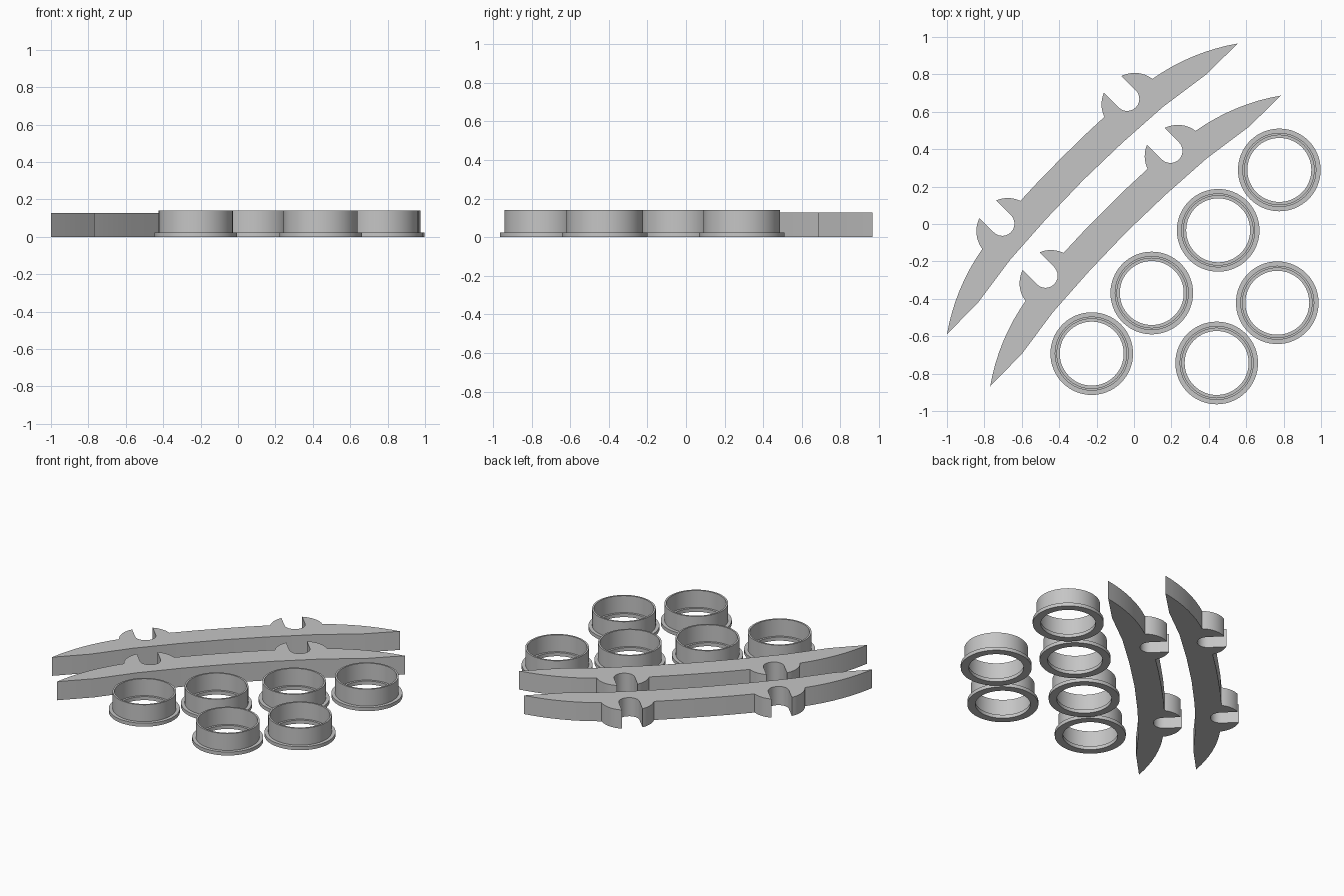
import bpy, bmesh, math
from mathutils import Vector

cube = bpy.data.objects.get("Cube")
if cube:
    bpy.data.objects.remove(cube, do_unlink=True)

grey = bpy.data.materials.new("plain_grey")
grey.use_nodes = True
colour = (0.56, 0.56, 0.56, 1)
grey.diffuse_color = colour
grey.node_tree.nodes["Principled BSDF"].inputs["Base Color"].default_value = colour


def finish(bm, name, location, turn=0.0):
    """Turn a bmesh into a shaded, placed object."""
    bmesh.ops.recalc_face_normals(bm, faces=bm.faces)
    mesh = bpy.data.meshes.new(name)
    bm.to_mesh(mesh)
    bm.free()
    mesh.materials.append(grey)
    obj = bpy.data.objects.new(name, mesh)
    bpy.context.collection.objects.link(obj)
    obj.location = location
    obj.rotation_euler.z = turn
    bpy.ops.object.select_all(action='DESELECT')
    obj.select_set(True)
    bpy.context.view_layer.objects.active = obj
    bpy.ops.object.shade_smooth_by_angle(angle=math.radians(30))
    return obj


def arc(a, m, b, steps=8):
    """Points on the circle from a through m to b."""
    (ax, ay), (mx, my), (bx, by) = a, m, b
    d = 2 * (ax * (my - by) + mx * (by - ay) + bx * (ay - my))
    sa, sm, sb = ax * ax + ay * ay, mx * mx + my * my, bx * bx + by * by
    c = Vector(((sa * (my - by) + sm * (by - ay) + sb * (ay - my)) / d,
                (sa * (bx - mx) + sm * (ax - bx) + sb * (mx - ax)) / d))
    start = Vector(a) - c
    # negative d means a clockwise path
    sweep = math.atan2(by - c.y, bx - c.x) - math.atan2(start.y, start.x)
    sweep %= math.tau
    if d < 0:
        sweep -= math.tau
    points = []
    for i in range(steps + 1):
        t = sweep * i / steps
        points.append((c.x + start.x * math.cos(t) - start.y * math.sin(t),
                       c.y + start.x * math.sin(t) + start.y * math.cos(t)))
    return points


# Half outline of the bar: lower edge, pointed tip, clip with slot, flat back
half = [(0, 0.068), (0.29, 0.061), (0.58, 0.043), (0.858, 0.003)]
half += arc((1.0995, 0), (0.889, 0.117), (0.643, 0.189))
half += arc((0.643, 0.189), (0.605, 0.272), (0.537, 0.317))[1:]
half += arc((0.537, 0.208), (0.472, 0.144), (0.407, 0.208), 12)
half += arc((0.407, 0.320), (0.352, 0.283), (0.318, 0.227))
half += [(0.159, 0.233), (0, 0.234)]
outline = half + [(-u, v) for u, v in reversed(half[1:-1])]


def clip_bar(name, location):
    bm = bmesh.new()
    face = bm.faces.new([bm.verts.new((u, v, 0)) for u, v in outline])
    top = bmesh.ops.extrude_face_region(bm, geom=[face])["geom"]
    verts = [g for g in top if isinstance(g, bmesh.types.BMVert)]
    bmesh.ops.translate(bm, verts=verts, vec=(0, 0, 0.128))
    return finish(bm, name, location, math.radians(45))


# Ring cross-section as (radius, height): flange, wall, inner ledge
section = [(0.171, 0), (0.221, 0), (0.221, 0.024), (0.198, 0.024),
           (0.198, 0.14), (0.186, 0.14), (0.186, 0.024), (0.171, 0.024)]


def flanged_ring(name, location, sides=64):
    bm = bmesh.new()
    loops = []
    for i in range(sides):
        t = math.tau * i / sides
        loops.append([bm.verts.new((r * math.cos(t), r * math.sin(t), z))
                      for r, z in section])
    n = len(section)
    for i in range(sides):
        a, b = loops[i], loops[(i + 1) % sides]
        for j in range(n):
            k = (j + 1) % n
            bm.faces.new((a[j], b[j], b[k], a[k]))
    return finish(bm, name, location)


# Two matching clip bars
clip_bar("clip_bar_outer", (-0.2225, 0.1875, 0))
clip_bar("clip_bar_inner", (0.0085, -0.0905, 0))

# Row of four rings and row of two
centres = [(0.777, 0.289), (0.450, -0.034), (0.095, -0.369),
           (-0.226, -0.693), (0.766, -0.421), (0.442, -0.743)]
for i, (x, y) in enumerate(centres):
    flanged_ring(f"flanged_ring_{i + 1}", (x, y, 0))
